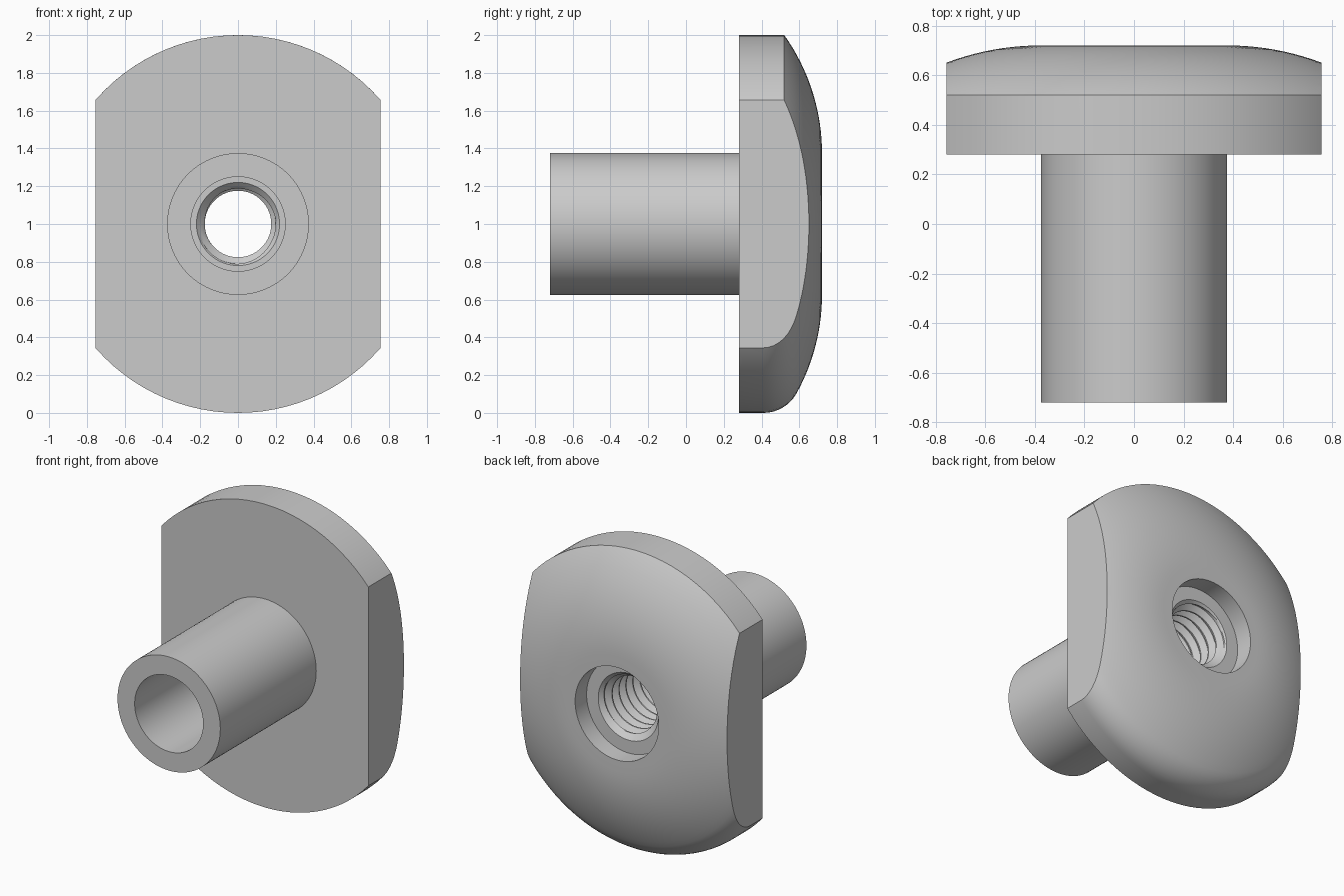
import bpy, bmesh
from math import sin, cos, pi, tau, atan2, hypot, sqrt, asin

if "Cube" in bpy.data.objects:
    bpy.data.objects.remove(bpy.data.objects["Cube"])

N = 96                          # segments around the y axis
CZ = 1.0                        # height of the axis
BORE_END, THREAD_END = 0.08, 0.60
PITCH, MINOR, MAJOR, MOUTH = 0.072, 0.176, 0.211, 0.22
FLAT_X = 0.755

bm = bmesh.new()


def ring_point(r, y, a):
    return bm.verts.new((r * cos(a), y, CZ + r * sin(a)))


def skin(columns):
    for c0, c1 in zip(columns, columns[1:]):
        for j in range(len(c0) - 1):
            bm.faces.new((c0[j], c1[j], c1[j + 1], c0[j + 1]))


def arc(cr, cy, rad, a0, a1, n):
    return [(cr + rad * cos(a0 + (a1 - a0) * i / n),
             cy + rad * sin(a0 + (a1 - a0) * i / n)) for i in range(n + 1)]


# Domed head: a tangent arc from the flat crown to the rim
R, CR, FIL = 1.077, 0.375, 0.2
CY = 0.72 - R
rim_a = asin((0.52 - CY) / R)
fil_r = 1 - FIL
fil_y = CY + sqrt((R - FIL) ** 2 - (fil_r - CR) ** 2)
fil_a = atan2(fil_y - CY, fil_r - CR)
dome = arc(CR, CY, R, fil_a, pi / 2, 14)
sharp_rim = arc(CR, CY, R, rim_a, fil_a, 8)[:-1]       # upper half
round_rim = arc(fil_r, fil_y, FIL, 0, fil_a, 8)[:-1]   # lower half


def profile(rim):
    stem = [(MOUTH, BORE_END), (0.25, BORE_END), (0.25, -0.72),
            (0.375, -0.72), (0.375, 0.28), (1, 0.28)]
    recess = [(0.305, 0.72), (0.305, THREAD_END), (MOUTH, THREAD_END)]
    return stem + rim + dome + recess


# Stem, head and recess as one lathe; the two rims swap where the flats are cut
columns = []
for i in range(N + 1):
    a = tau * i / N
    rim = sharp_rim if i <= N // 2 or i == N else round_rim
    columns.append([ring_point(r, y, a) for r, y in profile(rim)])
skin(columns)

# Helical inner thread with chamfered mouths
STEPS = 8
DEPTH = [0, 0, 0.33, 0.67, 1, 1, 0.67, 0.33]
rows = int(STEPS * ((THREAD_END - BORE_END) / PITCH + 1)) + 2
columns = []
for i in range(N + 1):
    col = []
    for j in range(rows):
        y = BORE_END + (j / STEPS - 1 + i / N) * PITCH
        y = min(max(y, BORE_END), THREAD_END)
        r = MINOR + (MAJOR - MINOR) * DEPTH[j % STEPS]
        r = max(r, MOUTH - min(y - BORE_END, THREAD_END - y))
        col.append(ring_point(r, y, tau * i / N))
    columns.append(col)
skin(columns)
bmesh.ops.remove_doubles(bm, verts=bm.verts[:], dist=1e-5)

# Flat sides
for s in (-1, 1):
    cut = bmesh.ops.bisect_plane(
        bm, geom=bm.verts[:] + bm.edges[:] + bm.faces[:],
        plane_co=(s * FLAT_X, 0, 0), plane_no=(s, 0, 0), clear_outer=True)
    edges = [e for e in cut["geom_cut"] if isinstance(e, bmesh.types.BMEdge)]
    bmesh.ops.contextual_create(bm, geom=edges)

bmesh.ops.recalc_face_normals(bm, faces=bm.faces[:])
mesh = bpy.data.meshes.new("slot_nut")
bm.to_mesh(mesh)
bm.free()
nut = bpy.data.objects.new("slot_nut", mesh)
bpy.context.collection.objects.link(nut)
bpy.context.view_layer.objects.active = nut
nut.select_set(True)
bpy.ops.object.shade_smooth_by_angle(angle=pi / 7)
